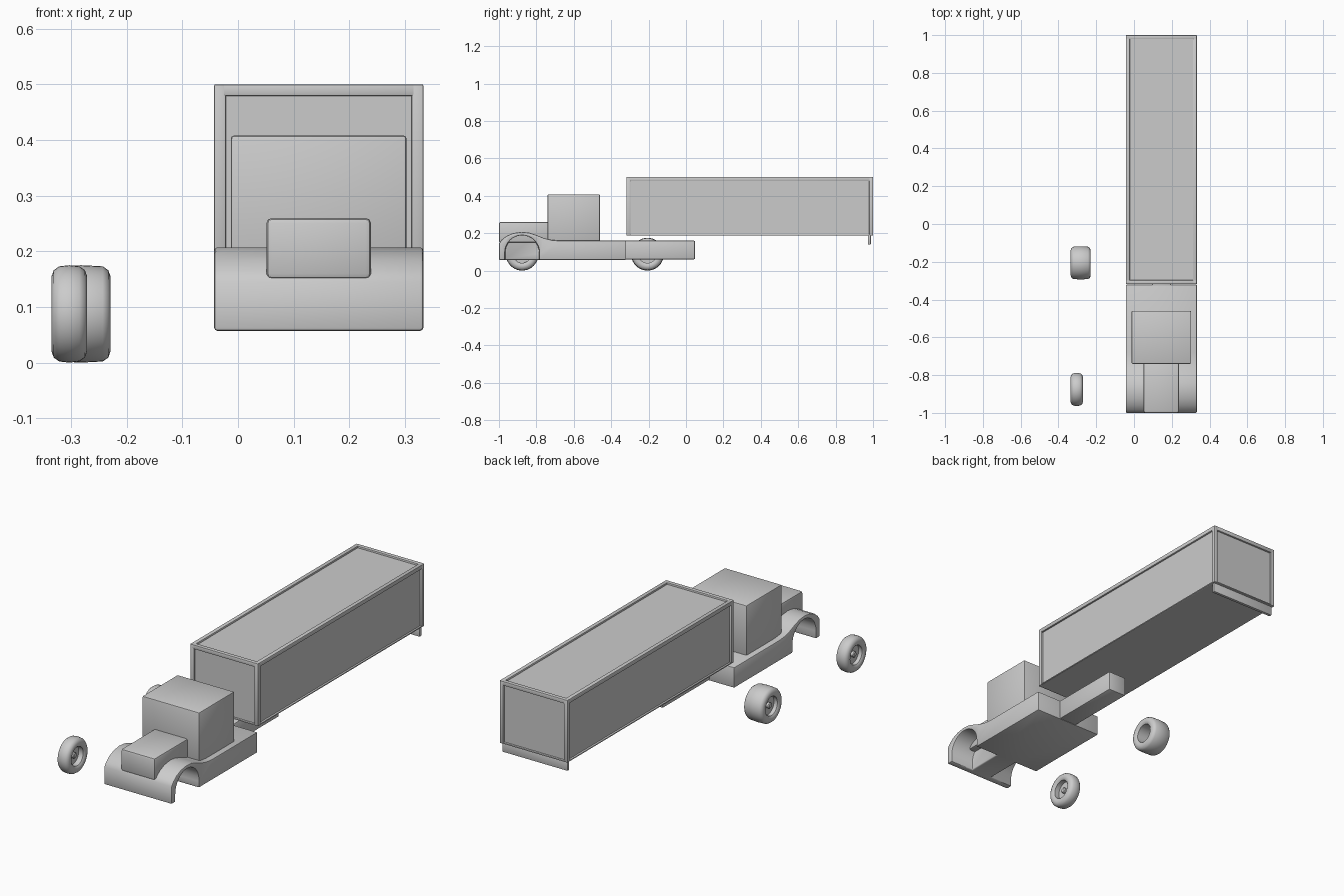
import bpy
import bmesh
import math

if "Cube" in bpy.data.objects:
    bpy.data.objects.remove(bpy.data.objects["Cube"], do_unlink=True)

MID = 0.145      # centre line of the truck
HALF = 0.188     # half its width

grey = bpy.data.materials.new("plain grey")
grey.use_nodes = True
colour = (0.6, 0.6, 0.6, 1)
grey.diffuse_color = colour
grey.node_tree.nodes["Principled BSDF"].inputs["Base Color"].default_value = colour


def make_object(name, bm):
    bmesh.ops.recalc_face_normals(bm, faces=bm.faces[:])
    mesh = bpy.data.meshes.new(name)
    bm.to_mesh(mesh)
    bm.free()
    mesh.materials.append(grey)
    obj = bpy.data.objects.new(name, mesh)
    bpy.context.collection.objects.link(obj)
    return obj


def activate(obj):
    bpy.ops.object.select_all(action='DESELECT')
    obj.select_set(True)
    bpy.context.view_layer.objects.active = obj


def finish(obj, bevel=0.0, segments=2):
    activate(obj)
    if bevel:
        mod = obj.modifiers.new("Bevel", 'BEVEL')
        mod.width = bevel
        mod.segments = segments
        mod.limit_method = 'ANGLE'
        mod.angle_limit = math.radians(40)
        bpy.ops.object.modifier_apply(modifier=mod.name)
    bpy.ops.object.shade_smooth_by_angle(angle=math.radians(40))
    return obj


def add_box(bm, low, high):
    verts = bmesh.ops.create_cube(bm, size=1)["verts"]
    for v in verts:
        for i in range(3):
            v.co[i] = low[i] if v.co[i] < 0 else high[i]


def box(name, half_width, ys, zs, bevel):
    bm = bmesh.new()
    add_box(bm, (MID - half_width, ys[0], zs[0]), (MID + half_width, ys[1], zs[1]))
    return finish(make_object(name, bm), bevel)


def extrude_side(name, outline, x0, x1):
    bm = bmesh.new()
    face = bm.faces.new([bm.verts.new((x0, y, z)) for y, z in outline])
    moved = bmesh.ops.extrude_face_region(bm, geom=[face])["geom"]
    verts = [g for g in moved if isinstance(g, bmesh.types.BMVert)]
    bmesh.ops.translate(bm, verts=verts, vec=(x1 - x0, 0, 0))
    return make_object(name, bm)


# Lower body with curved front fenders
outline = [(-1, .057), (-1, .145), (-.985, .165), (-.96, .185), (-.925, .2),
           (-.88, .207), (-.84, .203), (-.8, .19), (-.76, .174), (-.72, .164),
           (-.68, .16), (-.32, .16), (-.32, .057)]
body = extrude_side("lower_body", outline, MID - HALF, MID + HALF)

# Wheel arches cut into both sides
AXLE_Y, ARCH = -0.876, 0.092
arch = [(AXLE_Y + ARCH, 0), (AXLE_Y + ARCH, .09)]
for k in range(17):
    a = math.pi * k / 16
    arch.append((AXLE_Y + ARCH * math.cos(a), .096 + ARCH * math.sin(a)))
arch.append((AXLE_Y - ARCH, 0))
for side in (-1, 1):
    cutter = extrude_side("arch_cutter", arch, MID + side * 0.058, MID + side * 0.3)
    cutter.hide_render = True
    mod = body.modifiers.new("Arch", 'BOOLEAN')
    mod.operation = 'DIFFERENCE'
    mod.solver = 'EXACT'
    mod.object = cutter
    activate(body)
    bpy.ops.object.modifier_apply(modifier=mod.name)
    bpy.data.objects.remove(cutter, do_unlink=True)
finish(body, 0.006)

# Hood, cab and rear chassis beam
box("hood", 0.094, (-1, -.73), (.15, .26), 0.01)
box("cab", 0.158, (-.74, -.46), (.15, .408), 0.006)
box("chassis_beam", 0.05, (-.33, .048), (.06, .16), 0.006)

# Trailer body, with panels set back from the frame
Y0, Y1, Z0, Z1 = -0.318, 1.0, 0.187, 0.5
DEPTH, BAR = 0.009, 0.021
box("trailer_panels", HALF - DEPTH, (Y0 + DEPTH, Y1 - DEPTH), (Z0, Z1 - DEPTH), 0)

# Trailer frame: corner posts, top rails and thin bottom rails
bm = bmesh.new()
left, right = MID - HALF, MID + HALF
for x in (left, right - BAR):
    for y in (Y0, Y1 - BAR):
        add_box(bm, (x, y, Z0), (x + BAR, y + BAR, Z1))
for low, high in ((Z1 - BAR, Z1), (Z0, Z0 + 0.007)):
    for x in (left, right - BAR):
        add_box(bm, (x, Y0 + 0.01, low), (x + BAR, Y1 - 0.01, high))
    for y in (Y0, Y1 - BAR):
        add_box(bm, (left + 0.01, y, low), (right - 0.01, y + BAR, high))
finish(make_object("trailer_frame", bm), 0.003)

# Bumper hanging under the trailer's rear
box("rear_bumper", 0.18, (.973, .988), (.14, .19), 0.002)


# Loose wheels: a rounded tyre, a recessed disc and a hub
def wheel(name, x0, x1, y, radius=0.0875, hole=0.047, steps=40):
    w = x1 - x0
    recess = x0 + 0.025
    profile = [(recess, 0), (recess, hole), (x0 + .006, hole), (x0, hole + .008),
               (x0, radius - .02), (x0 + .004, radius - .009), (x0 + .014, radius - .002),
               (x0 + w / 2, radius), (x1 - .014, radius - .002), (x1 - .004, radius - .009),
               (x1, radius - .02), (x1, hole + .008), (x1 - .006, hole),
               (recess + .008, hole), (recess + .008, 0)]
    hub = [(recess - .014, 0), (recess - .014, .01), (recess - .01, .014),
           (recess + .018, .014), (recess + .022, .01), (recess + .022, 0)]
    bm = bmesh.new()
    for points in (profile, hub):
        verts = [bm.verts.new((x, y, radius + r)) for x, r in points]
        edges = [bm.edges.new(pair) for pair in zip(verts, verts[1:])]
        bmesh.ops.spin(bm, geom=verts + edges, cent=(0, y, radius), axis=(1, 0, 0),
                       angle=math.tau, steps=steps)
    bmesh.ops.remove_doubles(bm, verts=bm.verts[:], dist=0.0002)
    return finish(make_object(name, bm))


wheel("front_wheel", -0.335, -0.271, -0.876)
wheel("rear_wheel", -0.335, -0.229, -0.206)
